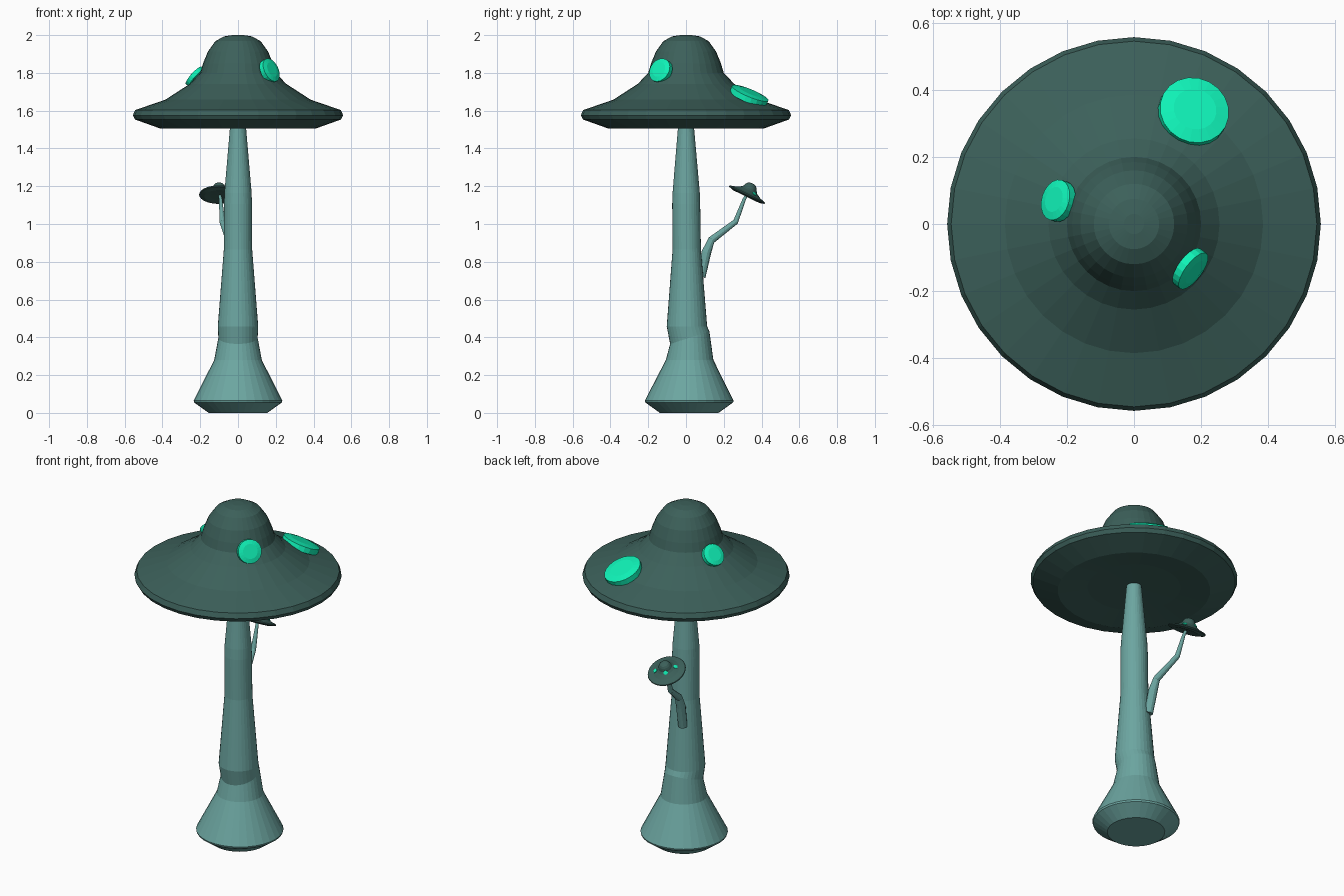
import bpy, bmesh
from math import sin, cos, pi, radians
from mathutils import Vector, Matrix

if "Cube" in bpy.data.objects:
    bpy.data.objects.remove(bpy.data.objects["Cube"])


def material(name, rgb):
    m = bpy.data.materials.new(name)
    m.diffuse_color = (*rgb, 1)
    m.use_nodes = True
    m.node_tree.nodes["Principled BSDF"].inputs["Base Color"].default_value = m.diffuse_color
    return m


CAP = material("dark_teal", (0.045, 0.117, 0.102))
STEM = material("pale_teal", (0.15, 0.38, 0.355))
GLOW = material("bright_green", (0.005, 0.90, 0.48))


def loft(name, rings, mat, matrix=Matrix()):
    """Skin a list of equal-sized point rings and close both ends."""
    bm = bmesh.new()
    loops = [[bm.verts.new(matrix @ p) for p in ring] for ring in rings]
    n = len(loops[0])
    for a, b in zip(loops, loops[1:]):
        for i in range(n):
            j = (i + 1) % n
            bm.faces.new((a[i], a[j], b[j], b[i]))
    bm.faces.new(loops[0][::-1])
    bm.faces.new(loops[-1])
    bmesh.ops.recalc_face_normals(bm, faces=bm.faces)
    me = bpy.data.meshes.new(name)
    bm.to_mesh(me)
    bm.free()
    me.materials.append(mat)
    ob = bpy.data.objects.new(name, me)
    bpy.context.collection.objects.link(ob)
    return ob


def circle(r, z, n=32, cy=0.0, tilt=0.0):
    """Horizontal ring; tilt raises the back edge and lowers the front."""
    return [Vector((r * cos(2 * pi * i / n), cy + r * sin(2 * pi * i / n),
                    z + tilt * sin(2 * pi * i / n))) for i in range(n)]


# Cap profile (radius, height), from the hollow underside to the crown
CAP_PROFILE = [(0.03, 1.53), (0.25, 1.525), (0.41, 1.505), (0.545, 1.553),
               (0.557, 1.575), (0.545, 1.603), (0.385, 1.658), (0.255, 1.742),
               (0.20, 1.80), (0.185, 1.85), (0.16, 1.912), (0.12, 1.968),
               (0.075, 1.993), (0.03, 2.0)]


def cap(name, matrix=Matrix()):
    loft(name, [circle(r, z) for r, z in CAP_PROFILE], CAP, matrix)


def spot(name, centre, azimuth, elevation, r, h, matrix=Matrix()):
    """Slightly domed disc facing the given direction."""
    a, e = radians(azimuth), radians(elevation)
    normal = Vector((cos(a) * cos(e), sin(a) * cos(e), sin(e)))
    m = Matrix.Translation(centre) @ normal.to_track_quat('Z', 'Y').to_matrix().to_4x4()
    prof = [(r, -h), (r, 0.6 * h), (0.62 * r, h)]
    loft(name, [circle(q, z, 20) for q, z in prof], GLOW, matrix @ m)


# Main stem: radius, height, y centre, tilt
stem = [(0.155, 0.0, 0.017, 0), (0.235, 0.035, 0.017, 0), (0.235, 0.065, 0.017, 0),
        (0.126, 0.28, 0.019, 0), (0.104, 0.398, 0.02, 0.033),
        (0.107, 0.458, 0.005, 0), (0.075, 0.865, 0.004, 0),
        (0.074, 1.105, 0.001, 0), (0.072, 1.165, 0.001, 0), (0.040, 1.54, 0, 0)]
stem[1] = (0.232, 0.055, 0.017, 0)
loft("main_stem", [circle(r, z, 32, cy, t) for r, z, cy, t in stem], STEM)

# Main cap and its glowing spots
cap("main_cap")
spot("large_spot", (0.178, 0.335, 1.682), 62, 65, 0.105, 0.020)
spot("left_spot", (-0.228, 0.07, 1.781), 163, 41, 0.062, 0.015)
spot("front_spot", (0.17, -0.135, 1.812), -37, 22, 0.066, 0.016)

# Side stem: thin bent tube growing from the back of the trunk
path = [((-0.035, 0.08, 0.72), 0.024), ((-0.042, 0.108, 0.85), 0.026),
        ((-0.046, 0.135, 0.915), 0.020), ((-0.083, 0.263, 1.012), 0.015),
        ((-0.092, 0.308, 1.13), 0.009), ((-0.10, 0.33, 1.17), 0.008)]
pts = [Vector(p) for p, _ in path]
tube = []
for i, (p, r) in enumerate(path):
    tangent = pts[min(i + 1, len(pts) - 1)] - pts[max(i - 1, 0)]
    rot = tangent.to_track_quat('Z', 'X')
    tube.append([pts[i] + rot @ q for q in circle(r, 0, 12)])
loft("side_stem", tube, STEM)

# Side cap: small flattened copy of the main cap, tipped backward
small = (Matrix.Translation((-0.10, 0.323, 1.155)) @ Matrix.Rotation(radians(-26), 4, 'X')
         @ Matrix.Diagonal((0.19, 0.19, 0.155, 1)) @ Matrix.Translation((0, 0, -1.575)))
cap("side_cap", small)
for i, (az, r, z, el) in enumerate([(35, 0.31, 1.715, 60), (125, 0.22, 1.79, 40),
                                    (210, 0.29, 1.73, 55)]):
    a = radians(az)
    spot(f"side_spot_{i + 1}", (r * cos(a), r * sin(a), z), az, el, 0.065, 0.016, small)
